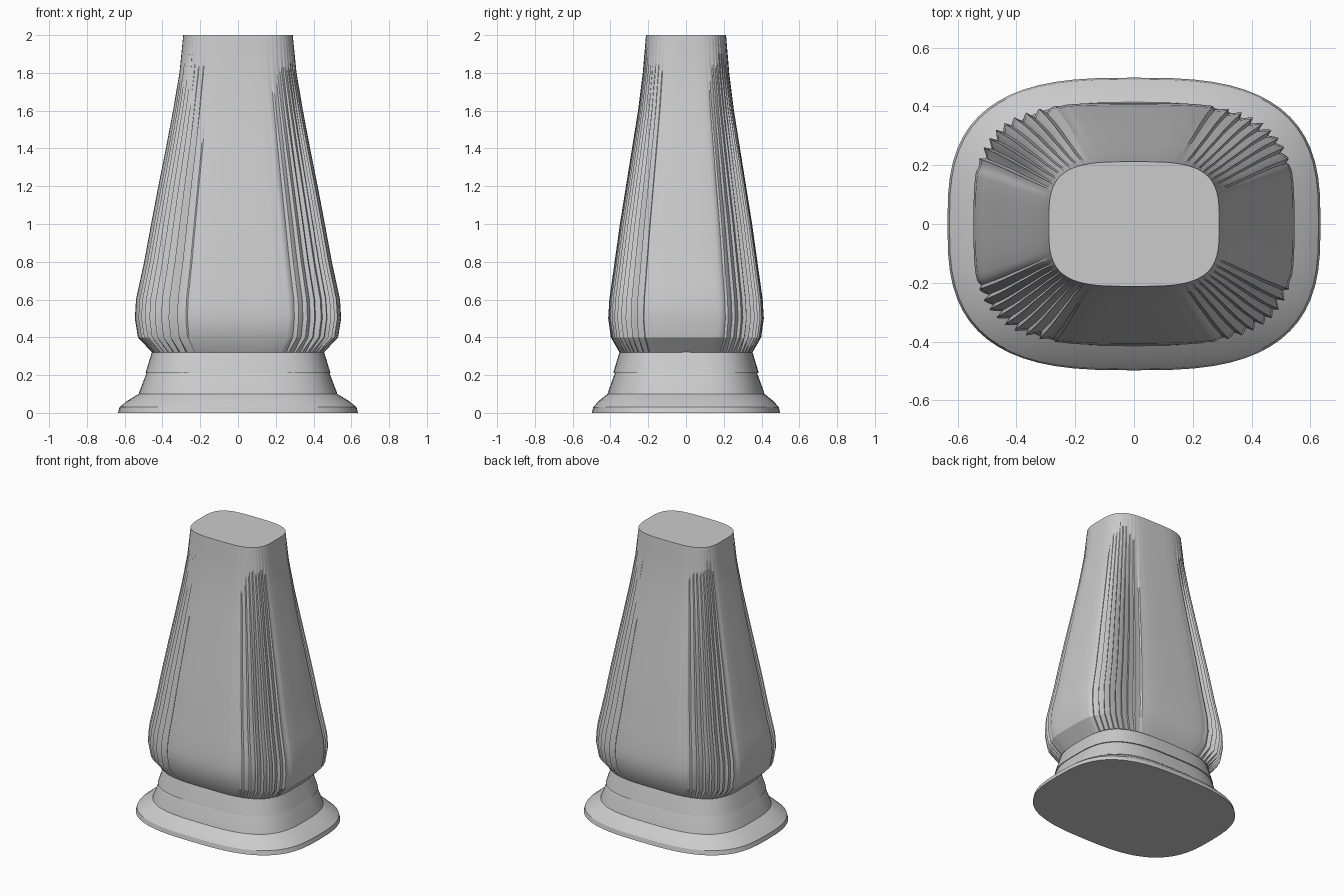
import bpy, bmesh, math, random

if "Cube" in bpy.data.objects:
    bpy.data.objects.remove(bpy.data.objects["Cube"])

random.seed(4)

mat = bpy.data.materials.new("light grey")
mat.diffuse_color = (0.6, 0.6, 0.6, 1)
mat.use_nodes = True
mat.node_tree.nodes["Principled BSDF"].inputs["Base Color"].default_value = mat.diffuse_color


def corner_weight(t):
    """0 on the flat sides, 1 around the rounded corners."""
    s = min(1, max(0, (abs(math.sin(2 * t)) - 0.4) / 0.4))
    return s * s * (3 - 2 * s)


def loft(name, profile, sides, ribs=None, angle=25):
    """Stack rounded-rectangle rings (z, half x, half y, roundness, rib depth)."""
    bm = bmesh.new()
    rings = []
    for z, a, b, n, depth in profile:
        ring = []
        for i in range(sides):
            t = 2 * math.pi * i / sides
            c, s = math.cos(t), math.sin(t)
            x = math.copysign(abs(c) ** (2 / n), c) * a
            y = math.copysign(abs(s) ** (2 / n), s) * b
            k = 1 + (ribs(t, i) * depth if ribs else 0)
            ring.append(bm.verts.new((x * k, y * k, z)))
        rings.append(ring)
    for lo, hi in zip(rings, rings[1:]):
        for i in range(sides):
            j = (i + 1) % sides
            bm.faces.new((lo[i], lo[j], hi[j], hi[i]))
    bm.faces.new(rings[0][::-1])
    bm.faces.new(rings[-1])
    mesh = bpy.data.meshes.new(name)
    bm.to_mesh(mesh)
    bm.free()
    mesh.materials.append(mat)
    ob = bpy.data.objects.new(name, mesh)
    bpy.context.collection.objects.link(ob)
    bpy.ops.object.select_all(action='DESELECT')
    ob.select_set(True)
    bpy.context.view_layer.objects.active = ob
    bpy.ops.object.shade_smooth_by_angle(angle=math.radians(angle))
    return ob


# Flared foot
loft("foot", [
    (0.00, 0.635, 0.498, 2.9, 0), (0.03, 0.628, 0.492, 2.9, 0),
    (0.065, 0.585, 0.46, 2.9, 0), (0.105, 0.518, 0.41, 3.0, 0)], 64)

# Two stacked collars
loft("lower_collar", [
    (0.09, 0.528, 0.417, 3.0, 0), (0.11, 0.523, 0.413, 3.0, 0),
    (0.215, 0.483, 0.375, 3.1, 0)], 64)
loft("upper_collar", [
    (0.21, 0.490, 0.385, 3.1, 0), (0.22, 0.487, 0.383, 3.1, 0),
    (0.335, 0.452, 0.348, 3.2, 0)], 64)

# Tapering body with ribbed corners
SEG = 4
SIDES = 216
strength = [random.uniform(0.7, 1.2) for _ in range(SIDES // SEG)]


def ribs(t, i):
    wave = (0.0, -0.3, -0.65, -1.0)[i % SEG]
    return wave * strength[i // SEG] * corner_weight(t)


key = [(0.32, 0.455, 0.352), (0.40, 0.530, 0.398), (0.50, 0.546, 0.412),
       (0.60, 0.540, 0.406), (0.80, 0.497, 0.378), (1.00, 0.460, 0.350),
       (1.20, 0.422, 0.318), (1.40, 0.382, 0.286), (1.60, 0.344, 0.254),
       (1.80, 0.310, 0.229), (2.00, 0.290, 0.212)]
body = []
for (z0, a0, b0), (z1, a1, b1) in zip(key, key[1:]):
    steps = 1 if z1 <= 0.5 else 2
    for k in range(steps):
        f = k / steps
        z = z0 + (z1 - z0) * f
        depth = 0.045 * min(1, (z - 0.3) / 0.1, 0.12 + (2 - z) / 0.9)
        body.append((z, a0 + (a1 - a0) * f, b0 + (b1 - b0) * f, 3.5, depth))
body.append((2.0, 0.290, 0.212, 3.5, 0.0))
loft("ribbed_body", body, SIDES, ribs)
